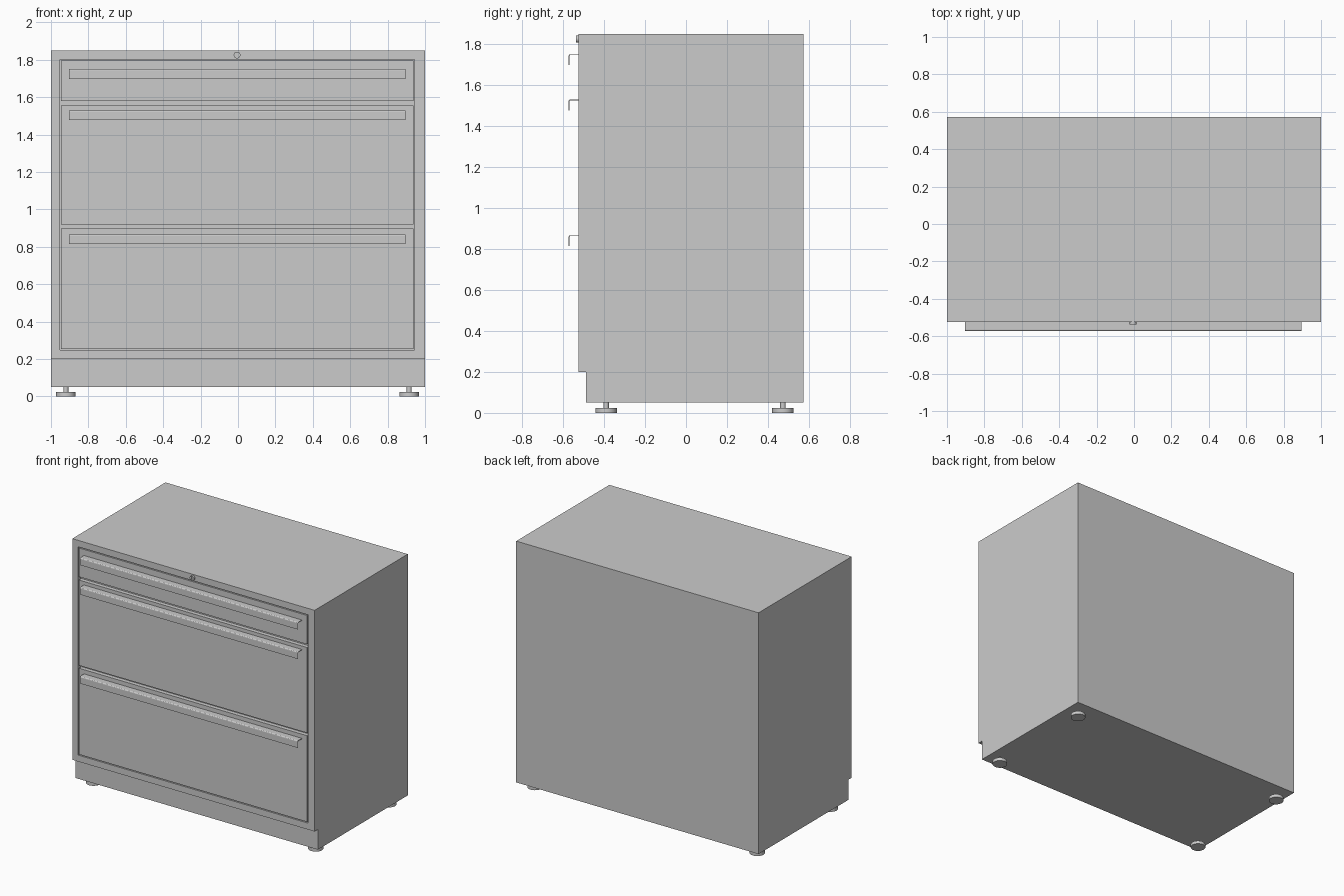
import bpy, bmesh
from math import sin, cos, pi

if "Cube" in bpy.data.objects:
    bpy.data.objects.remove(bpy.data.objects["Cube"])

FRONT, BACK = -0.525, 0.573


def make_object(name, bm):
    bmesh.ops.recalc_face_normals(bm, faces=bm.faces)
    mesh = bpy.data.meshes.new(name)
    bm.to_mesh(mesh)
    bm.free()
    obj = bpy.data.objects.new(name, mesh)
    bpy.context.collection.objects.link(obj)
    return obj


def box(name, x0, x1, y0, y1, z0, z1):
    return extrude_x(name, [(y0, z0), (y1, z0), (y1, z1), (y0, z1)], x0, x1)


def extrude_x(name, profile, x0, x1):
    """Extrude a closed (y, z) profile along x."""
    bm = bmesh.new()
    face = bm.faces.new([bm.verts.new((x0, y, z)) for y, z in profile])
    new = bmesh.ops.extrude_face_region(bm, geom=[face])["geom"]
    bmesh.ops.translate(bm, vec=(x1 - x0, 0, 0),
                        verts=[v for v in new if isinstance(v, bmesh.types.BMVert)])
    return make_object(name, bm)


def cylinder(name, radius, depth, location, rotation=(0, 0, 0)):
    bpy.ops.mesh.primitive_cylinder_add(vertices=32, radius=radius, depth=depth,
                                        location=location, rotation=rotation)
    obj = bpy.context.object
    obj.name = name
    bpy.ops.object.shade_smooth_by_angle()
    return obj


def cut(obj, cutter):
    cutter.hide_render = True
    cutter.hide_set(True)
    mod = obj.modifiers.new("cut", "BOOLEAN")
    mod.operation, mod.solver, mod.object = "DIFFERENCE", "EXACT", cutter


# cabinet body with toe kick and recessed drawer opening
body = extrude_x("cabinet_body", [(-0.487, 0.05), (BACK, 0.05), (BACK, 1.85),
                                  (FRONT, 1.85), (FRONT, 0.2), (-0.487, 0.2)], -1, 1)
cut(body, box("opening_cutter", -0.953, 0.945, FRONT - 0.05, FRONT + 0.03, 0.248, 1.802))

# drawer fronts, each with a folded sheet pull: (name, bottom, top, pull top)
T = 0.004
for name, z0, z1, zp in [("top", 1.58, 1.795, 1.75),
                         ("middle", 0.919, 1.556, 1.53),
                         ("bottom", 0.255, 0.898, 0.867)]:
    box(name + "_drawer_front", -0.946, 0.938, FRONT, FRONT + 0.032, z0, z1)
    y, r = -0.573, 0.008
    arc = [i * pi / 8 for i in range(5)]
    outer = [(y + r - r * sin(a), zp - r + r * cos(a)) for a in arc]
    inner = [(y + r - (r - T) * sin(a), zp - r + (r - T) * cos(a)) for a in reversed(arc)]
    profile = [(FRONT + 0.002, zp)] + outer + [(y, zp - 0.053), (y + T, zp - 0.053)] \
        + inner + [(FRONT + 0.002, zp - T)]
    extrude_x(name + "_drawer_pull", profile, -0.904, 0.895)

# lock with key slot
lock = cylinder("lock", 0.018, 0.02, (-0.005, FRONT - 0.002, 1.825), (pi / 2, 0, 0))
cut(lock, box("key_slot_cutter", -0.0075, -0.0025, -0.56, -0.531, 1.813, 1.837))

# levelling feet
for x, side in [(-0.92, "left"), (0.915, "right")]:
    for y, end in [(-0.39, "front"), (0.473, "back")]:
        cylinder(f"{end}_{side}_foot_pad", 0.052, 0.024, (x, y, 0.012))
        cylinder(f"{end}_{side}_foot_stem", 0.013, 0.036, (x, y, 0.038))
